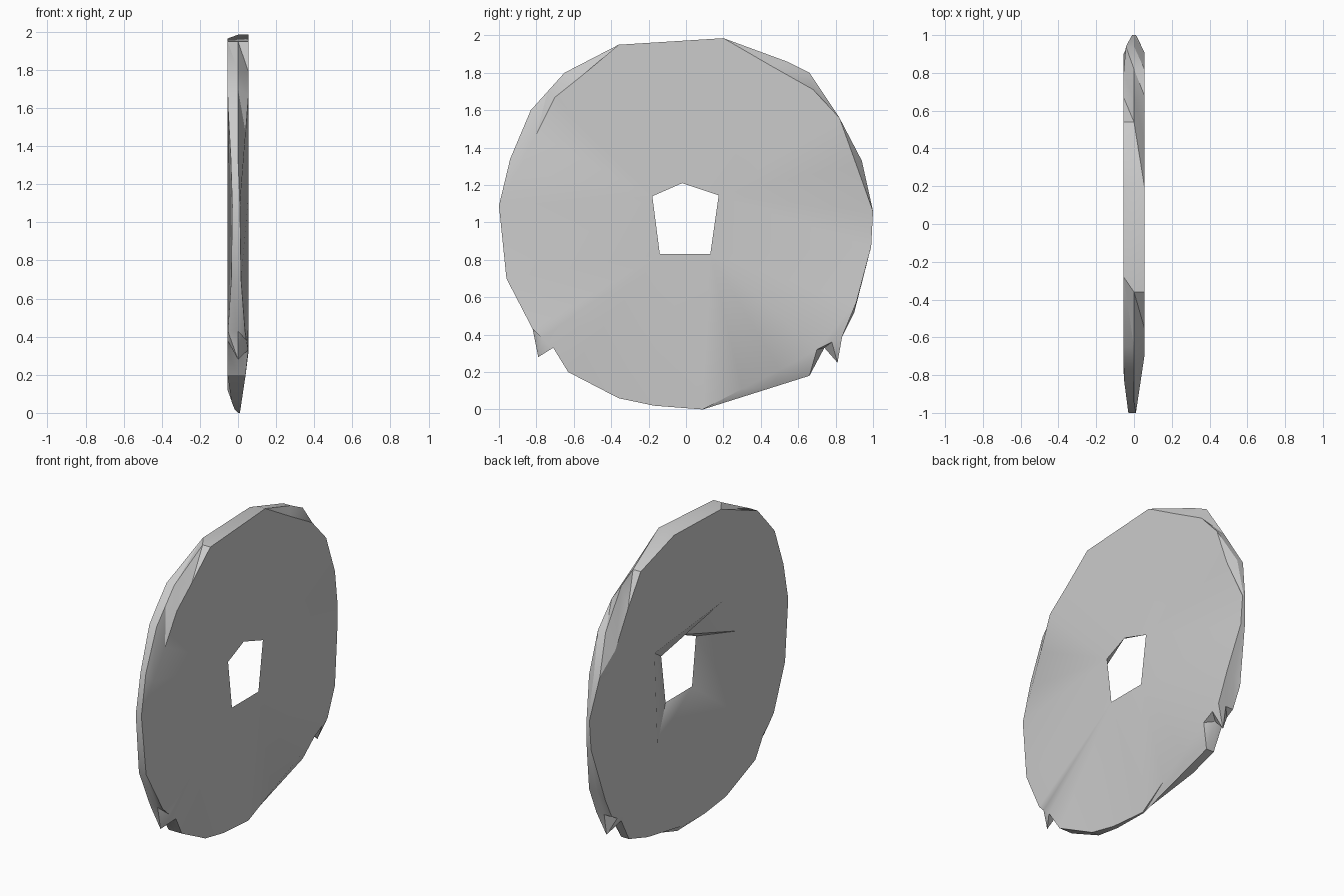
import bpy
import bmesh
from math import radians

default_cube = bpy.data.objects.get("Cube")
if default_cube:
    bpy.data.objects.remove(default_cube, do_unlink=True)

HALF = 0.055  # half of the disc thickness

# Widest outline of the chipped disc, as (y, z), starting at the top
outline = [
    (-.36, 1.95), (.2, 1.985), (.54, 1.86), (.66, 1.8), (.82, 1.56),
    (.94, 1.33), (1, 1.06), (.99, .87), (.91, .57), (.835, .39),
    (.81, .25), (.74, .33), (.66, .18), (.47, .12), (.09, 0),
    (-.17, .02), (-.36, .06), (-.63, .2), (-.71, .33), (-.79, .28),
    (-.82, .43), (-.96, .7), (-1, 1.09), (-.94, 1.34), (-.83, 1.6),
    (-.74, 1.7), (-.65, 1.8)]

# Chips: outline points that lie further in on one of the two flat sides
left_chips = {2: (.45, 1.84), 3: (.68, 1.71), 5: (.91, 1.31), 10: (.78, .36),
              11: (.7, .32), 12: (.5, .21), 13: (.3, .11), 19: (-.77, .38),
              23: (-.9, 1.28), 24: (-.8, 1.47), 25: (-.7, 1.67), 26: (-.55, 1.79)}
right_chips = {0: (-.28, 1.95), 1: (.2, 1.965), 3: (.67, 1.67), 4: (.8, 1.45),
               8: (.9, .52), 10: (.78, .36), 14: (.07, .03), 19: (-.77, .38)}

# Central hole, and the wider mouth of the hollow around it
hole = [(-.18, 1.14), (-.02, 1.21), (.175, 1.145), (.13, .83), (-.14, .83)]
hollow = [(-.45, 1.1), (-.3, 1.35), (.4, 1.28), (.37, .68), (-.56, .48)]


def left_depth(y, z):
    """The left side thins towards the ground and both ends."""
    return min(HALF, .01 + .15 * z, .01 + .15 * (1 + y), .01 + .55 * (1 - y))


def right_depth(y, z):
    """The right side thins more abruptly at the ground."""
    return -min(HALF, .01 + .4 * z, .03 + .13 * (1 + y), .01 + .55 * (1 - y))


def add_ring(bm, points, depth):
    return [bm.verts.new((depth(y, z), y, z)) for y, z in points]


def chipped(chips):
    return [chips.get(i, point) for i, point in enumerate(outline)]


def bridge(bm, first, second):
    """Join two rings of equal length with a band of triangles."""
    count = len(first)
    for i in range(count):
        j = (i + 1) % count
        bm.faces.new((first[i], first[j], second[j]))
        bm.faces.new((first[i], second[j], second[i]))


def fill_between(bm, outer, inner, side):
    """Fill the flat side between the rim and an inner ring."""
    edges = []
    for ring in (outer, inner):
        for a, b in zip(ring, ring[1:] + ring[:1]):
            edges.append(bm.edges.get((a, b)) or bm.edges.new((a, b)))
    bmesh.ops.triangle_fill(bm, edges=edges, use_beauty=True, normal=(side, 0, 0))


bm = bmesh.new()

# Chipped rim
left_rim = add_ring(bm, chipped(left_chips), left_depth)
middle_rim = add_ring(bm, outline, lambda y, z: 0)
right_rim = add_ring(bm, chipped(right_chips), right_depth)
bridge(bm, left_rim, middle_rim)
bridge(bm, middle_rim, right_rim)

# Hollow running through to the hole
hole_ring = add_ring(bm, hole, lambda y, z: HALF)
hollow_ring = add_ring(bm, hollow, lambda y, z: -HALF)
bridge(bm, hollow_ring, hole_ring)

# Flat sides
fill_between(bm, left_rim, hole_ring, 1)
fill_between(bm, right_rim, hollow_ring, -1)
bmesh.ops.recalc_face_normals(bm, faces=bm.faces)

mesh = bpy.data.meshes.new("stone_disc")
bm.to_mesh(mesh)
bm.free()
disc = bpy.data.objects.new("stone_disc", mesh)
bpy.context.collection.objects.link(disc)

# Plain grey stone
stone = bpy.data.materials.new("grey_stone")
stone.use_nodes = True
grey = (.6, .6, .6, 1)
stone.diffuse_color = grey
stone.node_tree.nodes["Principled BSDF"].inputs["Base Color"].default_value = grey
mesh.materials.append(stone)

bpy.ops.object.select_all(action="DESELECT")
disc.select_set(True)
bpy.context.view_layer.objects.active = disc
bpy.ops.object.shade_smooth_by_angle(angle=radians(30))
